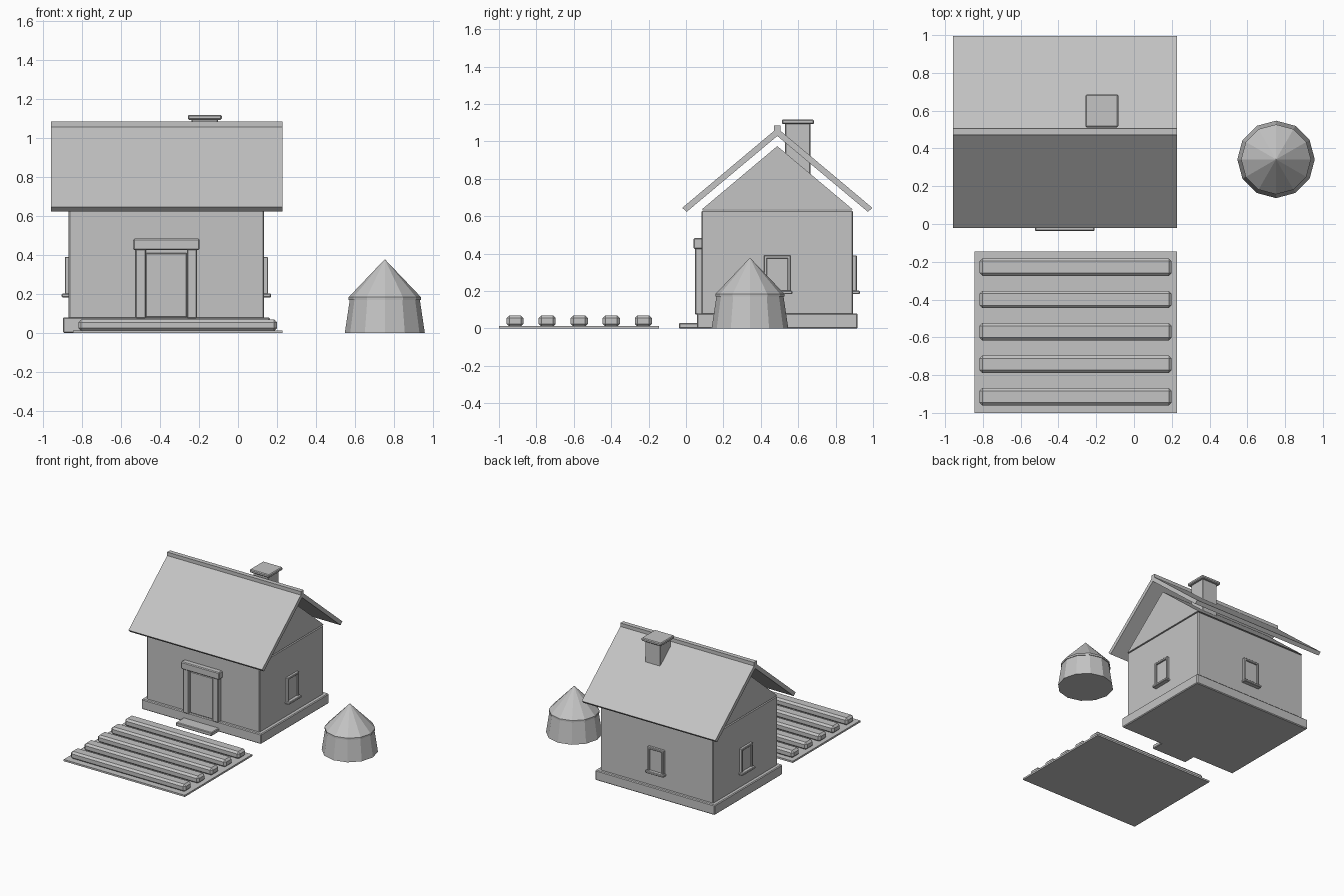
import bpy, bmesh, math
from mathutils import Matrix, Vector

if "Cube" in bpy.data.objects:
    bpy.data.objects.remove(bpy.data.objects["Cube"])

grey = bpy.data.materials.new("plain_grey")
grey.diffuse_color = (0.55, 0.55, 0.55, 1)
grey.use_nodes = True
grey.node_tree.nodes["Principled BSDF"].inputs["Base Color"].default_value = grey.diffuse_color


def finish(name, bm, bevel=0.0):
    bmesh.ops.recalc_face_normals(bm, faces=bm.faces)
    mesh = bpy.data.meshes.new(name)
    bm.to_mesh(mesh)
    bm.free()
    mesh.materials.append(grey)
    ob = bpy.data.objects.new(name, mesh)
    bpy.context.collection.objects.link(ob)
    if bevel:
        mod = ob.modifiers.new("edge_bevel", 'BEVEL')
        mod.width = bevel
        mod.segments = 1
    return ob


def box(name, x, y, z, bevel=0.0, matrix=Matrix()):
    """Box from (min, max) ranges, optionally placed by a matrix."""
    bm = bmesh.new()
    size = Matrix.Diagonal((x[1] - x[0], y[1] - y[0], z[1] - z[0], 1))
    mid = Matrix.Translation((sum(x) / 2, sum(y) / 2, sum(z) / 2))
    bmesh.ops.create_cube(bm, size=1, matrix=matrix @ mid @ size)
    return finish(name, bm, bevel)


def prism(name, profile, x0, x1, bevel=0.0):
    """Extrude a (y, z) profile along x."""
    bm = bmesh.new()
    face = bm.faces.new([bm.verts.new((x0, y, z)) for y, z in profile])
    ext = bmesh.ops.extrude_face_region(bm, geom=[face])
    verts = [g for g in ext["geom"] if isinstance(g, bmesh.types.BMVert)]
    bmesh.ops.translate(bm, verts=verts, vec=(x1 - x0, 0, 0))
    return finish(name, bm, bevel)


def cone(name, r0, r1, z0, z1, bevel=0.0):
    bm = bmesh.new()
    bmesh.ops.create_cone(bm, cap_ends=True, segments=12, radius1=r0, radius2=r1,
                          depth=z1 - z0,
                          matrix=Matrix.Translation((0.752, 0.342, (z0 + z1) / 2)))
    bmesh.ops.remove_doubles(bm, verts=bm.verts, dist=1e-5)
    return finish(name, bm, bevel)


CX, CY = -0.367, 0.488          # house centre
WX, WY = 0.5, 0.405             # wall half sizes

# House body
box("plinth", (CX - 0.53, CX + 0.53), (CY - 0.43, CY + 0.43), (0, 0.08), 0.006)
box("walls", (CX - WX, CX + WX), (CY - WY, CY + WY), (0.07, 0.63), 0.006)
prism("gable", [(CY - WY, 0.635), (CY + WY, 0.635), (CY, 0.975)], CX - WX, CX + WX)

# Roof slopes and ridge cap
for side, label in ((-1, "front"), (1, "back")):
    prism("roof_" + label,
          [(CY + side * 0.508, 0.645), (CY, 1.071), (CY, 1.029), (CY + side * 0.485, 0.623)],
          -0.957, 0.228)
box("ridge_cap", (-0.957, 0.228), (CY - 0.018, CY + 0.018), (1.04, 1.084))

# Chimney
box("chimney", (-0.237, -0.103), (0.53, 0.665), (0.75, 1.1), 0.004)
box("chimney_cap", (-0.257, -0.083), (0.512, 0.685), (1.092, 1.117), 0.006)

# Doorway
box("door_step", (CX - 0.158, CX + 0.158), (-0.038, 0.07), (0, 0.03), 0.005)
box("door", (CX - 0.105, CX + 0.105), (0.068, 0.09), (0.08, 0.41), 0.004)
for side in (-1, 1):
    a, b = sorted((CX + side * 0.105, CX + side * 0.157))
    box("door_post", (a, b), (0.048, 0.09), (0.075, 0.43), 0.005)
box("door_lintel", (CX - 0.17, CX + 0.17), (0.04, 0.09), (0.425, 0.483), 0.006)


# Windows, built facing -y and turned onto each wall
def window(label, pos, angle):
    m = Matrix.Translation(Vector(pos)) @ Matrix.Rotation(angle, 4, 'Z')
    box(label + "_pane", (-0.06, 0.06), (-0.008, 0.005), (0.195, 0.38), 0, m)
    for s in (-1, 1):
        a, b = sorted((s * 0.055, s * 0.072))
        box(label + "_jamb", (a, b), (-0.02, 0.005), (0.195, 0.39), 0.003, m)
    box(label + "_head", (-0.072, 0.072), (-0.02, 0.005), (0.373, 0.39), 0.003, m)
    box(label + "_sill", (-0.081, 0.081), (-0.036, 0.005), (0.183, 0.202), 0.004, m)


window("right_window", (CX + WX, CY, 0), math.pi / 2)
window("left_window", (CX - WX, CY, 0), -math.pi / 2)
window("back_window", (CX, CY + WY, 0), math.pi)

# Vegetable plot with raised rows
box("plot", (-0.845, 0.228), (-1.0, -0.145), (0, 0.014))
for i in range(5):
    y = -0.914 + i * 0.1715
    box("plot_row", (-0.818, 0.199), (y - 0.046, y + 0.046), (0.01, 0.07), 0.015)

# Haystack
cone("haystack_base", 0.205, 0.178, 0, 0.18)
cone("haystack_lip", 0.185, 0.185, 0.17, 0.184)
cone("haystack_top", 0.185, 0, 0.184, 0.378)
